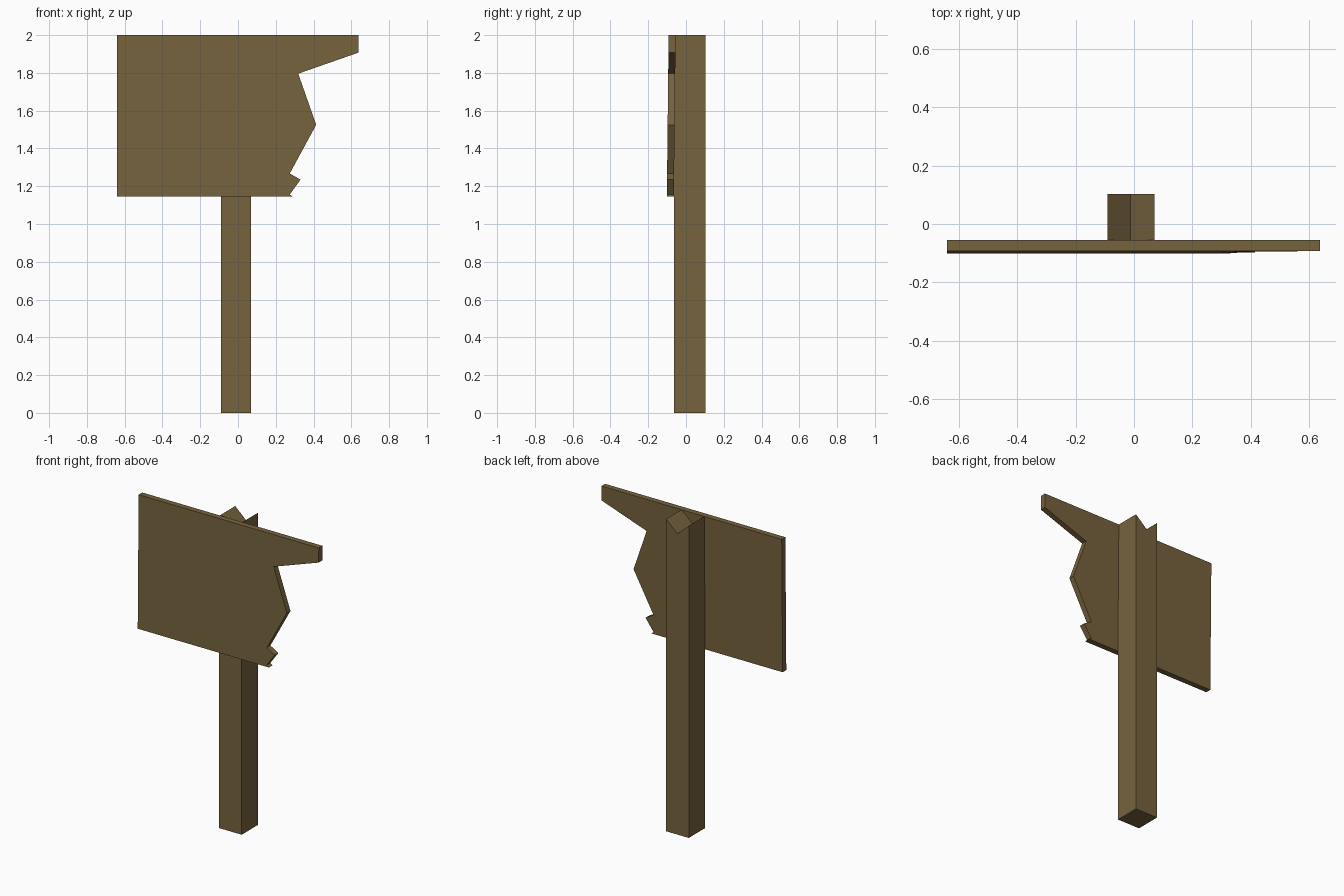
import bpy, bmesh

if "Cube" in bpy.data.objects:
    bpy.data.objects.remove(bpy.data.objects["Cube"])

wood = bpy.data.materials.new("weathered brown wood")
wood.diffuse_color = (0.18, 0.125, 0.048, 1)
wood.use_nodes = True
wood.node_tree.nodes["Principled BSDF"].inputs["Base Color"].default_value = wood.diffuse_color


def extrude_profile(name, profile, y_front, y_back, tilt=0.0):
    """Extrude an XZ outline along y; tilt shifts y per unit of height below 2."""
    bm = bmesh.new()
    loops = [[bm.verts.new((x, y + tilt * (z - 2), z)) for x, z in profile]
             for y in (y_front, y_back)]
    n = len(profile)
    bm.faces.new(loops[0])
    bm.faces.new(loops[1][::-1])
    for i in range(n):
        j = (i + 1) % n
        bm.faces.new((loops[0][i], loops[1][i], loops[1][j], loops[0][j]))
    bmesh.ops.recalc_face_normals(bm, faces=bm.faces)
    mesh = bpy.data.meshes.new(name)
    bm.to_mesh(mesh)
    bm.free()
    mesh.materials.append(wood)
    obj = bpy.data.objects.new(name, mesh)
    bpy.context.collection.objects.link(obj)
    return obj


# Square post with a V-shaped notch across its top
extrude_profile("post", [(-0.091, 0), (0.07, 0), (0.07, 2), (-0.012, 1.928), (-0.091, 2)],
                -0.063, 0.102)

# Broken sign board, leaning back very slightly
extrude_profile("sign_board", [
    (-0.64, 1.145), (0.29, 1.145), (0.274, 1.156), (0.331, 1.235),
    (0.274, 1.267), (0.414, 1.525), (0.319, 1.796), (0.637, 1.907),
    (0.637, 2), (-0.64, 2)], -0.092, -0.055, tilt=0.011)
